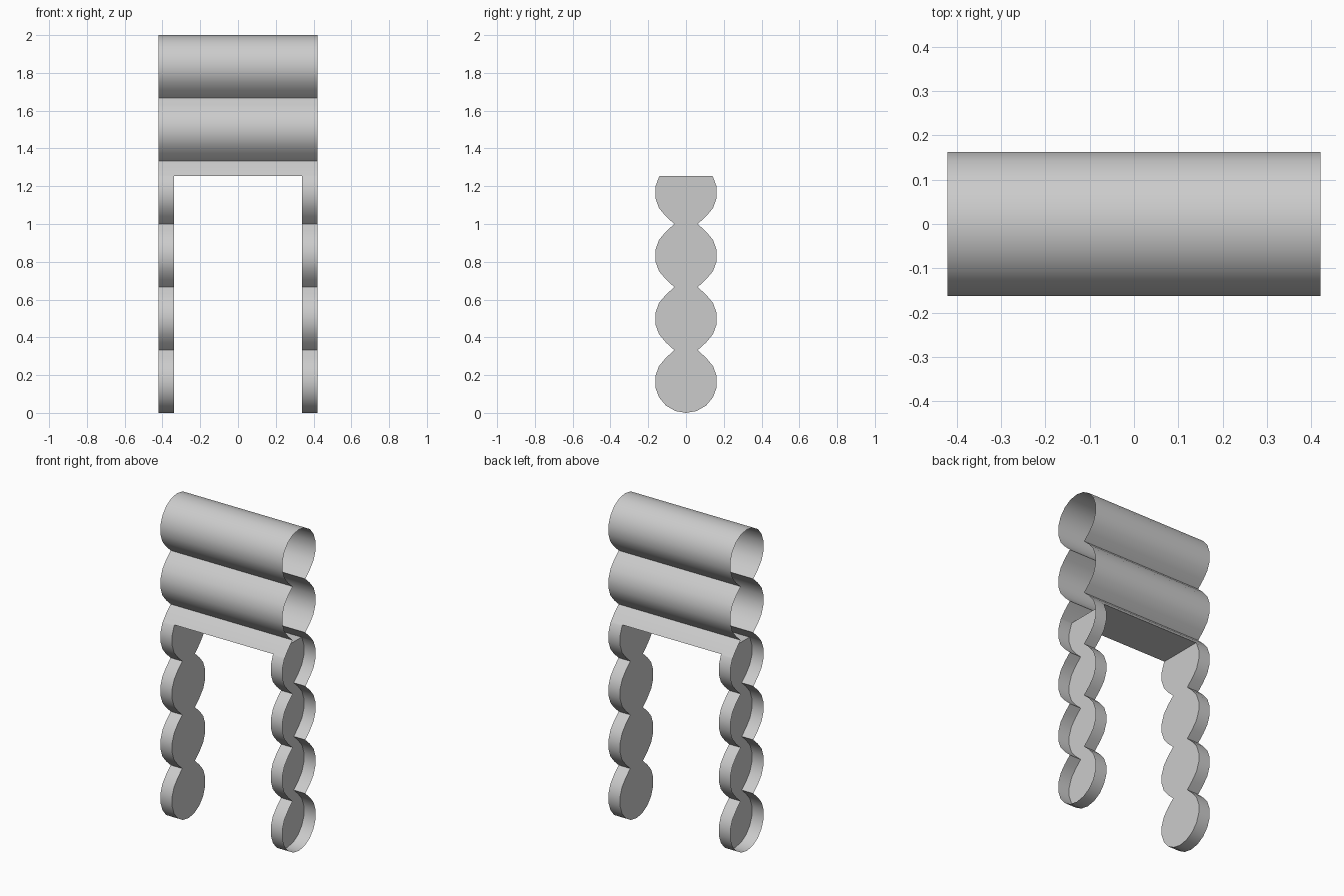
import bpy, bmesh
from math import sin, cos, radians

if "Cube" in bpy.data.objects:
    bpy.data.objects.remove(bpy.data.objects["Cube"])

LOGS, R = 6, 0.1652
PITCH = (2 - 2 * R) / (LOGS - 1)
DOOR_TOP = 1.255
XS = (-0.42, -0.34, 0.34, 0.42)

# Half profile (y, z): stacked 18-sided logs joined at shared notches
half = []
for k in range(LOGS):
    cz = R + k * PITCH
    half += [(R * cos(radians(a)), cz + R * sin(radians(a))) for a in range(-50, 51, 20)]
    if k < LOGS - 1:
        half.append((0.062, cz + PITCH / 2))
half = [(R * cos(radians(70)), R - R * sin(radians(70)))] + half
half.append((R * cos(radians(70)), 2 - R + R * sin(radians(70))))

# Add a point where the lintel height crosses the profile
for i in range(len(half) - 1):
    (y0, z0), (y1, z1) = half[i], half[i + 1]
    if z0 < DOOR_TOP < z1:
        t = (DOOR_TOP - z0) / (z1 - z0)
        half.insert(i + 1, (y0 + t * (y1 - y0), DOOR_TOP))
        break

# Full loop: bottom, right side up, top, left side down
loop = [(0, 0)] + half + [(0, 2)] + [(-y, z) for y, z in reversed(half)]
n = len(loop)
low = [i for i in range(n) if loop[i][1] <= DOOR_TOP + 1e-6]

# Log shell with open ends and a doorway left out of the middle span
bm = bmesh.new()
v = [[bm.verts.new((x, y, z)) for y, z in loop] for x in XS]
for c in range(3):
    for i in range(n):
        j = (i + 1) % n
        if c == 1 and i in low and j in low:
            continue
        f = bm.faces.new((v[c][i], v[c][j], v[c + 1][j], v[c + 1][i]))
        f.normal_update()
        y, z = (loop[i][0] + loop[j][0]) / 2, (loop[i][1] + loop[j][1]) / 2
        k = min(LOGS - 1, int(z / 2 * LOGS))
        if f.normal.y * y + f.normal.z * (z - R - k * PITCH) < 0:
            f.normal_flip()

# Flat door jambs and lintel underside
for c, sign in ((1, 1), (2, -1)):
    f = bm.faces.new([v[c][i] for i in low])
    f.normal_update()
    if f.normal.x * sign < 0:
        f.normal_flip()
a, b = [i for i in low if abs(loop[i][1] - DOOR_TOP) < 1e-6]
f = bm.faces.new((v[1][a], v[1][b], v[2][b], v[2][a]))
f.normal_update()
if f.normal.z > 0:
    f.normal_flip()

mesh = bpy.data.meshes.new("log_doorway_wall")
bm.to_mesh(mesh)
bm.free()
wall = bpy.data.objects.new("log_doorway_wall", mesh)
bpy.context.collection.objects.link(wall)
bpy.context.view_layer.objects.active = wall
wall.select_set(True)
bpy.ops.object.shade_smooth_by_angle(angle=radians(30))
